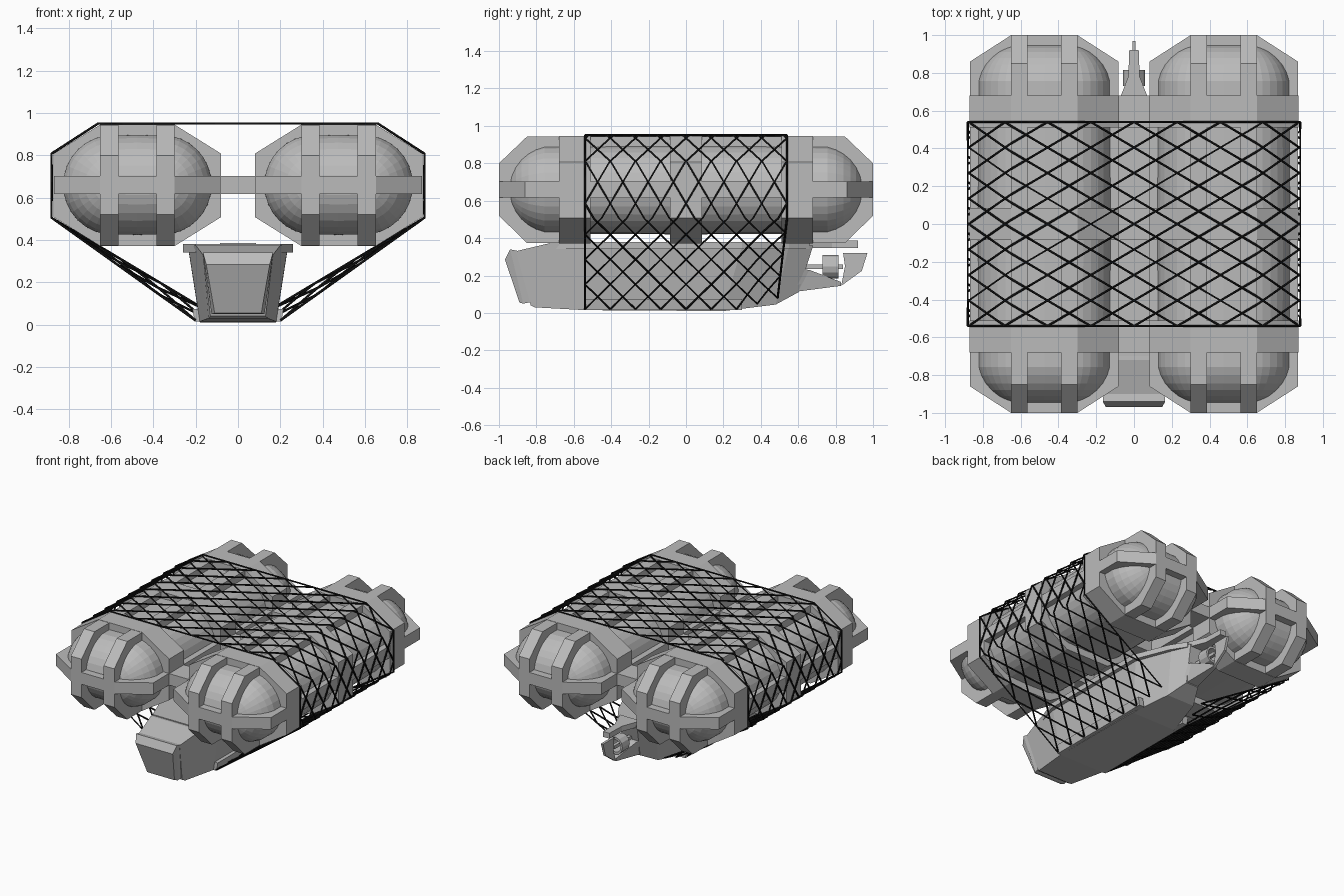
import bpy, bmesh, math
from mathutils import Vector

if "Cube" in bpy.data.objects:
    bpy.data.objects.remove(bpy.data.objects["Cube"])


def mat(name, rgb):
    m = bpy.data.materials.new(name)
    m.diffuse_color = (*rgb, 1)
    m.use_nodes = True
    m.node_tree.nodes["Principled BSDF"].inputs["Base Color"].default_value = m.diffuse_color
    return m


GREY = mat("grey_metal", (0.5, 0.5, 0.5))
BLACK = mat("black_rope", (0.006, 0.006, 0.006))


def finish(name, bm, m=GREY):
    bmesh.ops.recalc_face_normals(bm, faces=bm.faces)
    me = bpy.data.meshes.new(name)
    bm.to_mesh(me)
    bm.free()
    ob = bpy.data.objects.new(name, me)
    me.materials.append(m)
    bpy.context.collection.objects.link(ob)
    return ob


def prism(name, pts, axis, a, b):
    """Extrude a 2D outline along an axis from a to b."""
    bm = bmesh.new()

    def put(p, d):
        c = list(p)
        c.insert("xyz".index(axis), d)
        return bm.verts.new(c)
    lo, hi = [put(p, a) for p in pts], [put(p, b) for p in pts]
    n = len(pts)
    bm.faces.new(lo)
    bm.faces.new(hi)
    for i in range(n):
        bm.faces.new((lo[i], lo[(i + 1) % n], hi[(i + 1) % n], hi[i]))
    return finish(name, bm)


def box(name, x0, x1, y0, y1, z0, z1):
    return prism(name, [(x0, y0), (x1, y0), (x1, y1), (x0, y1)], "z", z0, z1)


def loft(name, secs):
    """Trapezoid sections: bottom y, z, half width, then top y, z, half width."""
    bm = bmesh.new()
    rings = []
    for yb, zb, wb, yt, zt, wt in secs:
        rings.append([bm.verts.new(c) for c in
                      ((-wb, yb, zb), (wb, yb, zb), (wt, yt, zt), (-wt, yt, zt))])
    for r, s in zip(rings, rings[1:]):
        for i in range(4):
            j = (i + 1) % 4
            bm.faces.new((r[i], r[j], s[j], s[i]))
    bm.faces.new(rings[0])
    bm.faces.new(rings[-1])
    return finish(name, bm)


def octagon(cx, cy, hx, hy, fx, fy):
    """Octagon with half sizes h and flat-side half lengths f."""
    return [(cx + x, cy + y) for x, y in
            ((fx, hy), (hx, fy), (hx, -fy), (fx, -hy),
             (-fx, -hy), (-hx, -fy), (-hx, fy), (-fx, hy))]


# Balloons and their cages
for s, side in ((-1, "left"), (1, "right")):
    cx, cz = 0.475 * s, 0.66
    bm = bmesh.new()
    bmesh.ops.create_uvsphere(bm, u_segments=32, v_segments=16, radius=0.24)
    for v in bm.verts:
        x, y, z = v.co.x, v.co.z, v.co.y
        sx = 0 if abs(x) < 1e-4 else math.copysign(0.115, x)
        sy = 0 if abs(y) < 1e-4 else math.copysign(0.71, y)
        v.co = (cx + x + sx, y + sy, cz + z)
    finish(side + "_balloon", bm)

    for i, (a, b) in enumerate(((-0.68, -0.51), (-0.085, 0.085), (0.51, 0.68))):
        prism(f"{side}_ring_{i}", octagon(cx, 0.658, 0.395, 0.287, 0.175, 0.15), "y", a, b)
    prism(side + "_waist_band", octagon(cx, 0, 0.393, 1.0, 0.175, 0.86), "z", 0.617, 0.703)
    # lengthwise straps, open underneath between the end rings
    strap = [(-0.85, 0.943), (0.85, 0.943), (1, 0.8), (1, 0.52), (0.85, 0.373),
             (0.6, 0.373), (0.6, 0.6), (-0.6, 0.6), (-0.6, 0.373),
             (-0.85, 0.373), (-1, 0.52), (-1, 0.8)]
    for i, x in enumerate((-0.1325, 0.1325)):
        prism(f"{side}_strap_{i}", strap, "x", cx + x - 0.043, cx + x + 0.043)

# Bridges joining the balloons
for i, y in enumerate((-0.595, 0, 0.595)):
    box(f"bridge_{i}", -0.1, 0.1, y - 0.085, y + 0.085, 0.618, 0.702)

# Gondola hull, raised nose frame and deck
loft("hull", [
    (-0.83, 0.04, 0.13, -0.91, 0.33, 0.165),
    (-0.81, 0.03, 0.14, -0.72, 0.375, 0.20),
    (-0.54, 0.015, 0.18, -0.56, 0.365, 0.235),
    (0.20, 0.01, 0.18, 0.30, 0.36, 0.235),
    (0.48, 0.045, 0.11, 0.55, 0.36, 0.14),
    (0.60, 0.11, 0.05, 0.68, 0.36, 0.08)])
loft("nose_panel", [
    (-0.89, 0.055, 0.11, -0.968, 0.285, 0.15),
    (-0.87, 0.05, 0.125, -0.94, 0.34, 0.165),
    (-0.82, 0.06, 0.125, -0.89, 0.33, 0.165)])
prism("deck", [(-0.20, -0.70), (0.20, -0.70), (0.26, -0.54), (0.26, 0.3),
               (0.16, 0.55), (0.09, 0.66), (-0.09, 0.66), (-0.16, 0.55),
               (-0.26, 0.3), (-0.26, -0.54)], "z", 0.342, 0.38)
for s, side in ((-1, "left"), (1, "right")):
    prism(side + "_net_rail", [(0.165 * s, 0.015), (0.205 * s, 0.015),
                               (0.215 * s, 0.075), (0.175 * s, 0.075)], "y", -0.54, 0.30)

# Tail: upper spar, lower boom, thrust ring and rudder
prism("tail_spar", [(-0.085, 0.64), (0.085, 0.64), (0.03, 0.78), (0.025, 0.92),
                    (-0.025, 0.92), (-0.03, 0.78)], "z", 0.347, 0.386)
loft("tail_boom", [(0.55, 0.09, 0.07, 0.55, 0.24, 0.09),
                   (0.60, 0.115, 0.045, 0.66, 0.23, 0.06),
                   (0.83, 0.145, 0.015, 0.83, 0.165, 0.015)])
n = 12
bm = bmesh.new()
loops = [[bm.verts.new((r * math.cos(k * math.tau / n), y, 0.248 + r * 1.1 * math.sin(k * math.tau / n)))
          for k in range(n)] for r, y in ((0.057, 0.73), (0.057, 0.815), (0.042, 0.815), (0.042, 0.73))]
for r, q in zip(loops, loops[1:] + loops[:1]):
    for k in range(n):
        j = (k + 1) % n
        bm.faces.new((r[k], r[j], q[j], q[k]))
finish("thrust_ring", bm)
box("propeller_shaft", -0.012, 0.012, 0.62, 0.84, 0.236, 0.26)
prism("rudder", [(0.83, 0.145), (0.94, 0.225), (0.97, 0.32), (0.84, 0.32), (0.85, 0.25)],
      "x", -0.009, 0.009)

# Cargo net: diagonal ropes wrapped over the balloons and tied to the hull
HALF = [(0, 0.95), (0.66, 0.95), (0.88, 0.808), (0.88, 0.505), (0.20, 0.02)]
cum = [0]
for p, q in zip(HALF, HALF[1:]):
    cum.append(cum[-1] + math.dist(p, q))
L, W = cum[-1], 0.54


def net_point(u, y):
    a = min(abs(u), L)
    i = max(k for k in range(4) if cum[k] <= a + 1e-9)
    t = (a - cum[i]) / (cum[i + 1] - cum[i])
    p, q = Vector(HALF[i]), Vector(HALF[i + 1])
    if i == 3:
        e = max(0, (y - 0.28) / 0.26)
        q += Vector((-0.03 * e, 0.06 * e))
        y -= 0.05 * e * t
    r = p.lerp(q, t)
    return (math.copysign(r.x, u), y, r.y)


cu = bpy.data.curves.new("net", "CURVE")
cu.dimensions = "3D"
cu.bevel_depth = 0.0058
cu.bevel_resolution = 0


def rope(u0, y0, u1, y1):
    ts = {k / 8 for k in range(9)}
    if u0 != u1:
        ts |= {(c * s - u0) / (u1 - u0) for c in cum for s in (-1, 1)}
    ts = sorted({round(t, 5) for t in ts if 0 <= t <= 1})
    sp = cu.splines.new("POLY")
    sp.points.add(len(ts) - 1)
    for pt, t in zip(sp.points, ts):
        pt.co = (*net_point(u0 + (u1 - u0) * t, y0 + (y1 - y0) * t), 1)


cell = 2 * L / 18
run = cell * 8          # distance a rope travels around while crossing the net
for k in range(-8, 18):
    a, b = -L + k * cell, -L + k * cell + run
    t0, t1 = max(0, (-L - a) / run), min(1, (L - a) / run)
    for s in (-1, 1):
        rope(a + run * t0, s * W * (2 * t0 - 1), a + run * t1, s * W * (2 * t1 - 1))
for s in (-1, 1):
    rope(-L, s * W, L, s * W)
cu.materials.append(BLACK)
bpy.context.collection.objects.link(bpy.data.objects.new("cargo_net", cu))
